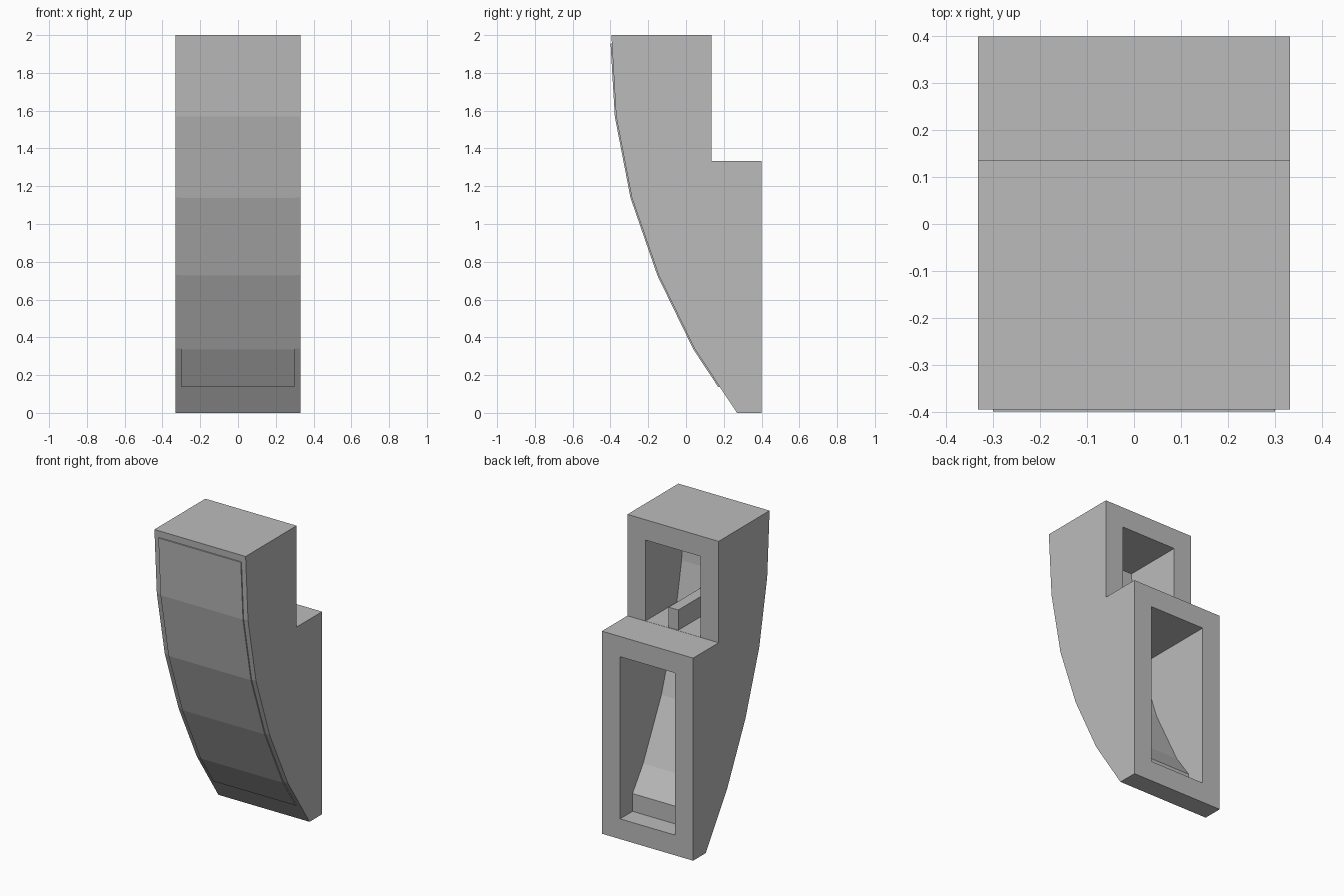
import bpy, bmesh
from mathutils import Vector

cube = bpy.data.objects.get("Cube")
if cube:
    bpy.data.objects.remove(cube, do_unlink=True)

grey = bpy.data.materials.new("plain grey")
grey.use_nodes = True
grey.diffuse_color = (0.5, 0.5, 0.5, 1)
grey.node_tree.nodes["Principled BSDF"].inputs["Base Color"].default_value = (0.5, 0.5, 0.5, 1)


def extrude_profile(name, profile, half_width):
    """Side profile of (y, z) points, extruded symmetrically along x."""
    bm = bmesh.new()
    face = bm.faces.new([bm.verts.new((-half_width, y, z)) for y, z in profile])
    ext = bmesh.ops.extrude_face_region(bm, geom=[face])
    moved = [v for v in ext["geom"] if isinstance(v, bmesh.types.BMVert)]
    bmesh.ops.translate(bm, verts=moved, vec=(2 * half_width, 0, 0))
    bmesh.ops.recalc_face_normals(bm, faces=bm.faces)
    mesh = bpy.data.meshes.new(name)
    bm.to_mesh(mesh)
    bm.free()
    mesh.materials.append(grey)
    obj = bpy.data.objects.new(name, mesh)
    bpy.context.collection.objects.link(obj)
    return obj


def cut(target, cutter):
    cutter.hide_render = True
    mod = target.modifiers.new("cavity", "BOOLEAN")
    mod.operation = "DIFFERENCE"
    mod.solver = "EXACT"
    mod.object = cutter
    bpy.context.view_layer.objects.active = target
    bpy.ops.object.modifier_apply(modifier=mod.name)
    bpy.data.objects.remove(cutter, do_unlink=True)


# Body: curved front, stepped back
curve = [(0.27, 0), (0.045, 0.34), (-0.145, 0.73), (-0.287, 1.14), (-0.37, 1.57), (-0.395, 2)]
back = [(0.135, 2), (0.135, 1.333), (0.4, 1.333), (0.4, 0)]
body = extrude_profile("body", curve + back, 0.332)

# Hollows open at the back, following the front curve inside
lower = [(0.45, 0.133), (0.27, 0.133), (0.27, 0.25), (0.16, 0.405), (-0.03, 0.785),
         (-0.158, 1.165), (-0.165, 1.2), (0.45, 1.2)]
upper = [(0.2, 1.334), (-0.19, 1.334), (-0.24, 1.59), (-0.262, 1.866), (0.2, 1.866)]
cut(body, extrude_profile("lower_cutter", lower, 0.2))
cut(body, extrude_profile("upper_cutter", upper, 0.2))

# Bar lying on the floor of the upper hollow
extrude_profile("inner_bar", [(0.13, 1.33), (0.13, 1.467), (-0.25, 1.467), (-0.25, 1.33)], 0.035)

# Thin raised panel on the curved front
path = [Vector(p) for p in [(0.177, 0.14)] + curve[1:-1] + [(-0.3924, 1.955)]]
outer, inner = [], []
for i, p in enumerate(path):
    t = (path[min(i + 1, len(path) - 1)] - path[max(i - 1, 0)]).normalized()
    n = Vector((-t.y, t.x))
    outer.append(p + n * 0.007)
    inner.append(p - n * 0.002)
extrude_profile("front_panel", outer + inner[::-1], 0.3)
